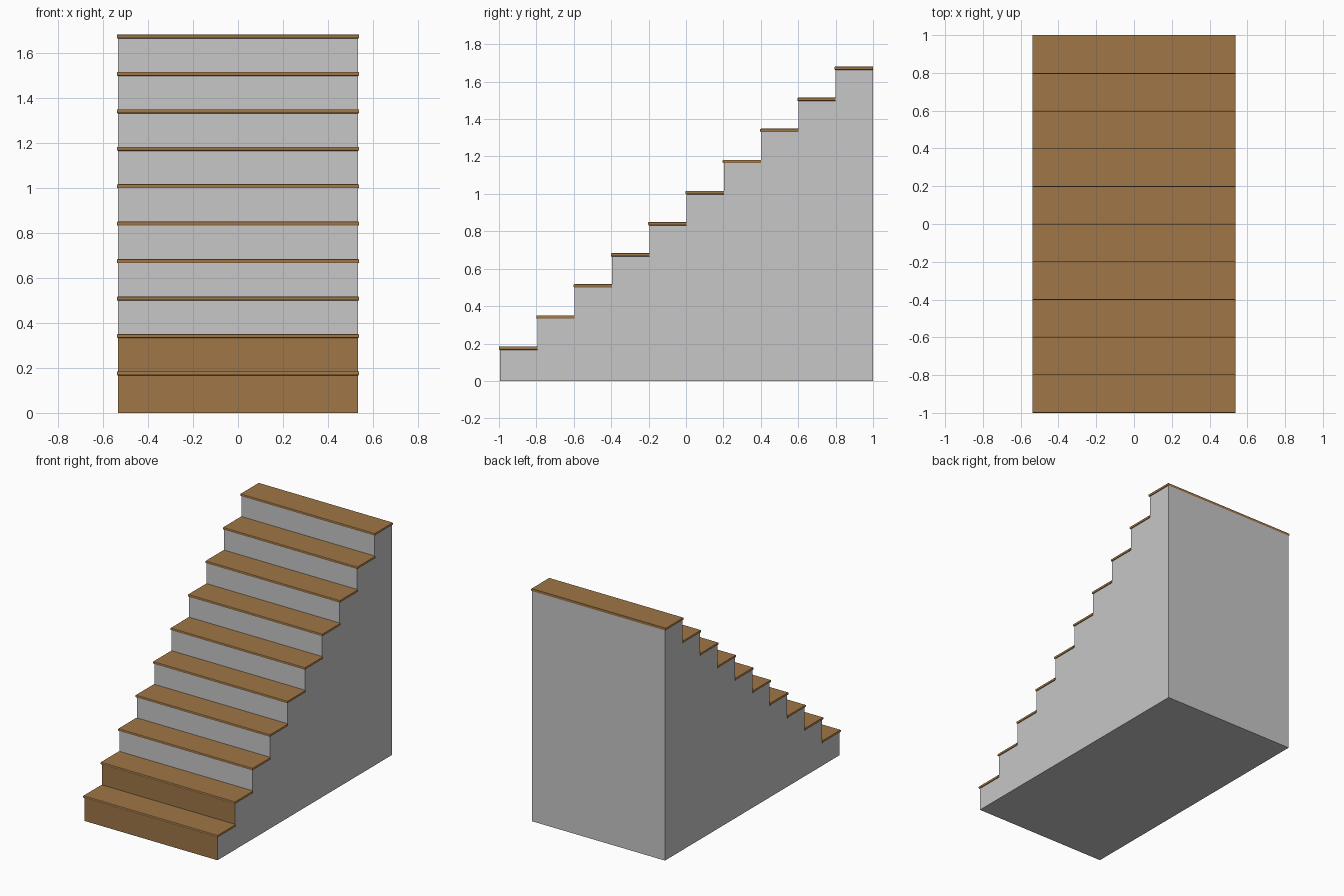
import bpy, bmesh

if "Cube" in bpy.data.objects:
    bpy.data.objects.remove(bpy.data.objects["Cube"])

STEPS = 10
RISE = 0.1663        # height of each block step
Y0 = -0.994          # front of lowest riser
RUN = (1.0 - Y0) / STEPS
HALF = 0.532         # half width of the block
NOSE = 0.006         # tread overhang
THICK = 0.018        # tread thickness


def material(name, rgb):
    m = bpy.data.materials.new(name)
    m.diffuse_color = (*rgb, 1)
    m.use_nodes = True
    m.node_tree.nodes["Principled BSDF"].inputs["Base Color"].default_value = m.diffuse_color
    return m


grey = material("grey_plaster", (0.57, 0.57, 0.57))
wood = material("brown_wood", (0.35, 0.182, 0.061))


def make_object(name, bm, mats):
    bmesh.ops.recalc_face_normals(bm, faces=bm.faces)
    me = bpy.data.meshes.new(name)
    bm.to_mesh(me)
    bm.free()
    for m in mats:
        me.materials.append(m)
    ob = bpy.data.objects.new(name, me)
    bpy.context.collection.objects.link(ob)
    return ob


# Stair block: stepped side profile extruded across the width
profile = [(1.0, 0.0), (Y0, 0.0)]
for i in range(STEPS):
    y, z = Y0 + i * RUN, (i + 1) * RISE
    profile += [(y, z), (y + RUN, z)]
bm = bmesh.new()
face = bm.faces.new([bm.verts.new((-HALF, y, z)) for y, z in profile])
ext = bmesh.ops.extrude_face_region(bm, geom=[face])
bmesh.ops.translate(bm, vec=(2 * HALF, 0, 0),
                    verts=[g for g in ext["geom"] if isinstance(g, bmesh.types.BMVert)])
bmesh.ops.recalc_face_normals(bm, faces=bm.faces)
# The two lowest risers are wood
for f in bm.faces:
    if f.normal.y < -0.9 and f.calc_center_median().z < 2 * RISE:
        f.material_index = 1
make_object("stair_block", bm, [grey, wood])

# Treads: thin boards with rounded front and side edges
for i in range(STEPS):
    ya, yb = Y0 + i * RUN - NOSE, Y0 + (i + 1) * RUN
    za = (i + 1) * RISE
    bm = bmesh.new()
    bmesh.ops.create_cube(bm, size=1)
    for v in bm.verts:
        v.co = (v.co.x * 2 * (HALF + NOSE),
                ya if v.co.y < 0 else yb,
                za if v.co.z < 0 else za + THICK)
    edges = [e for e in bm.edges
             if abs(e.verts[0].co.z - e.verts[1].co.z) < 1e-5
             and not all(v.co.y > yb - 1e-4 for v in e.verts)]
    bmesh.ops.bevel(bm, geom=edges, offset=0.005, segments=2,
                    profile=0.5, affect='EDGES')
    make_object(f"tread_{i + 1}", bm, [wood])
